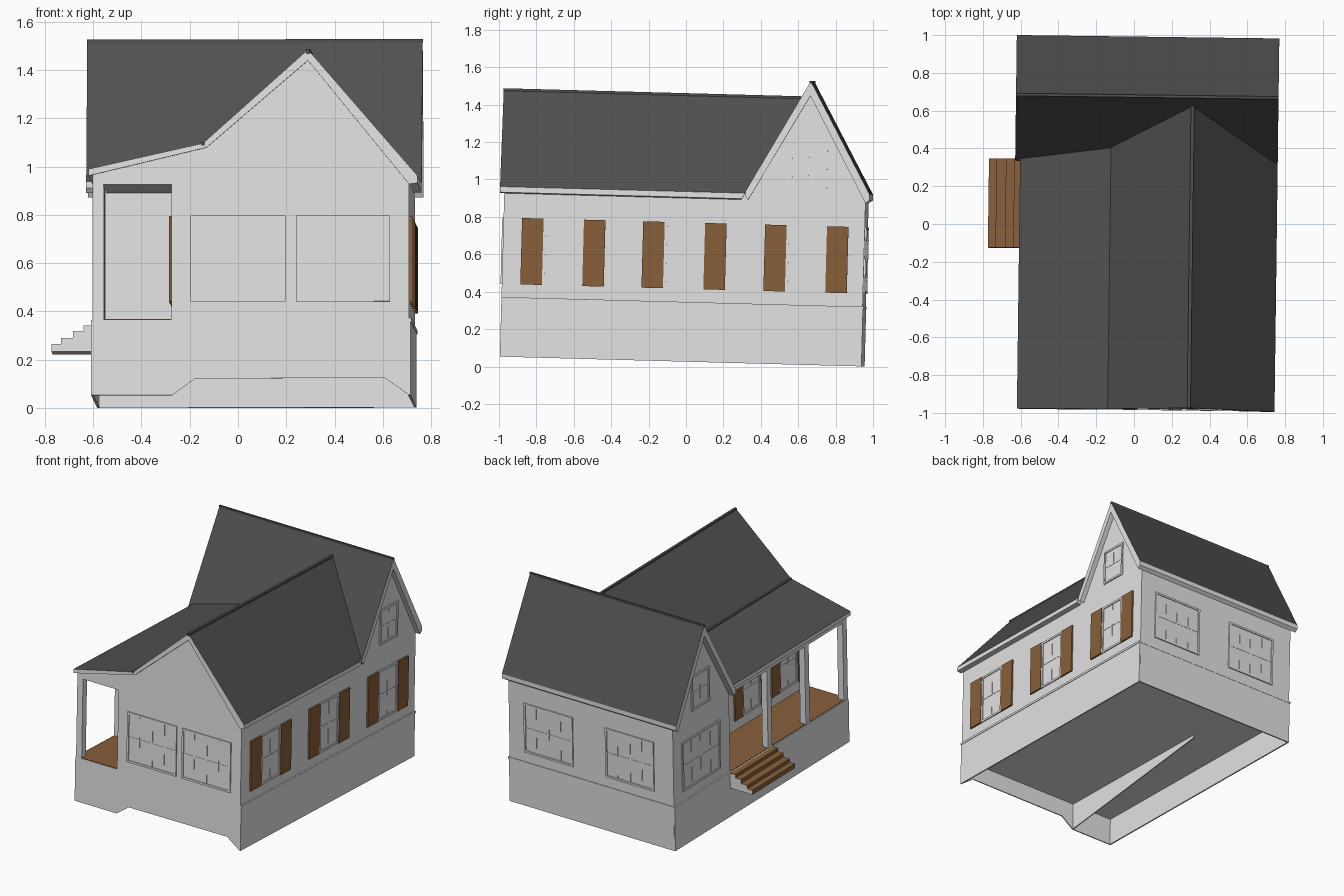
import bpy, bmesh
from mathutils import Matrix, Vector

cube = bpy.data.objects.get("Cube")
if cube:
    bpy.data.objects.remove(cube, do_unlink=True)

# The whole house leans and turns very slightly
LEAN = Matrix.Rotation(-0.027, 4, 'X') @ Matrix.Rotation(-0.013, 4, 'Z')


def material(name, rgb):
    m = bpy.data.materials.new(name)
    m.use_nodes = True
    color = (*rgb, 1)
    m.diffuse_color = color
    m.node_tree.nodes["Principled BSDF"].inputs["Base Color"].default_value = color
    return m


WALL = material("light_grey_wall", (0.77, 0.77, 0.77))
ROOF = material("dark_grey_roof", (0.08, 0.08, 0.08))
WOOD = material("brown_wood", (0.245, 0.115, 0.044))


def finish(name, bm, mats, rule=None):
    bmesh.ops.recalc_face_normals(bm, faces=bm.faces)
    if rule:
        for f in bm.faces:
            f.material_index = int(rule(f.normal))
    bm.transform(LEAN)
    me = bpy.data.meshes.new(name)
    bm.to_mesh(me)
    bm.free()
    for m in mats:
        me.materials.append(m)
    ob = bpy.data.objects.new(name, me)
    bpy.context.collection.objects.link(ob)


def boxes(name, spans, mats=(WALL,), rule=None):
    """One object made of boxes, each given as a low and a high corner."""
    bm = bmesh.new()
    for lo, hi in spans:
        lo, hi = Vector(lo), Vector(hi)
        size = Matrix.Diagonal((*(hi - lo), 1))
        bmesh.ops.create_cube(bm, size=1, matrix=Matrix.Translation((lo + hi) / 2) @ size)
    finish(name, bm, mats, rule)


def loft(name, ring_a, ring_b, mats=(WALL,), rule=None):
    """Solid between two matching outlines."""
    bm = bmesh.new()
    a = [bm.verts.new(p) for p in ring_a]
    b = [bm.verts.new(p) for p in ring_b]
    bm.faces.new(a)
    bm.faces.new(b[::-1])
    for i in range(len(a)):
        j = (i + 1) % len(a)
        bm.faces.new((a[i], b[i], b[j], a[j]))
    finish(name, bm, mats, rule)


def along_y(profile, y):
    return [(x, y, z) for x, z in profile]


def along_x(profile, x):
    return [(x, y, z) for y, z in profile]


def upward(n):
    return n.z > 0.3


# Main dimensions
LEFT, RIGHT, FRONT, BACK = -0.59, 0.722, -0.987, 0.945
PORCH = -0.262
WING = 0.32
BOTTOM, DECK, CEILING = 0.026, 0.338, 0.9
RIDGE_Y, RIDGE_Z, PITCH = 0.636, 1.543, 1.79

# Foundation, slightly wider than the walls, with the arched cut in its front
boxes("foundation_walls", [
    ((LEFT - .006, FRONT, BOTTOM), (LEFT + .004, BACK, DECK)),
    ((RIGHT - .004, FRONT, BOTTOM), (RIGHT + .006, BACK, DECK)),
    ((LEFT, BACK - .008, BOTTOM), (RIGHT, BACK + .002, DECK))])
front = [(LEFT, BOTTOM), (-.26, BOTTOM), (-.165, .095), (.62, .098),
         (RIGHT, BOTTOM), (RIGHT, DECK), (LEFT, DECK)]
loft("foundation_front", along_y(front, FRONT), along_y(front, FRONT + .008))
inner = [(FRONT, BOTTOM), (WING, .2), (WING, .23), (FRONT, .23)]
loft("foundation_inner_wall", along_x(inner, PORCH - .004), along_x(inner, PORCH + .004))
boxes("floor", [((LEFT, FRONT + .004, .22), (RIGHT, BACK - .004, .25))])
boxes("foundation_ledge", [
    ((RIGHT, FRONT, .33), (RIGHT + .01, BACK + .004, .345)),
    ((LEFT - .01, BACK, .33), (RIGHT + .01, BACK + .004, .345)),
    ((LEFT - .01, WING, .33), (LEFT, BACK + .004, .345))])

# Front wing walls and the gable block that also forms the porch ceiling
boxes("front_wing_walls", [((PORCH, FRONT, .25), (RIGHT, WING + .02, CEILING))])
gable = [(LEFT, CEILING), (RIGHT, CEILING), (RIGHT, .94), (.303, 1.425),
         (-.118, 1.062), (LEFT, .948)]
loft("front_gable", along_y(gable, FRONT), along_y(gable, WING + .02))

# Back wing walls
back = [(WING, .25), (BACK, .25), (BACK, .93), (RIDGE_Y, 1.48), (WING, .92)]
loft("back_wing_walls", along_x(back, LEFT), along_x(back, RIGHT))

# Back wing roof
slab = [(.302, .945), (RIDGE_Y, RIDGE_Z), (.967, .945), (.967, .915),
        (.945, .898), (RIDGE_Y, 1.465), (.318, .9), (.302, .92)]
loft("back_roof", along_x(slab, -.633), along_x(slab, .757), (WALL, ROOF), upward)

# Front wing roof, cut along the valley where it meets the back roof
top = [(-.607, .963), (-.132, 1.07), (.303, 1.458), (.757, .935)]
under = [(.757, .905), (.722, .9), (.303, 1.413), (-.118, 1.052), (-.607, .935)]
valley = [(x, RIDGE_Y - (RIDGE_Z - z) / PITCH + .004, z) for x, z in top + under]
loft("front_roof", along_y(top + under, -1.01), valley, (WALL, ROOF), upward)

# Dark caps along the ridges and the break in the porch slope
boxes("ridge_caps", [
    ((.294, -1.011, 1.44), (.312, .59, 1.461)),
    ((-.141, -1.011, 1.06), (-.123, .372, 1.075)),
    ((-.634, RIDGE_Y - .007, 1.53), (.758, RIDGE_Y + .007, 1.545))], (ROOF,))

# Porch
boxes("porch_base", [((LEFT, FRONT, .3), (PORCH, WING, DECK))])
boxes("porch_deck", [((LEFT + .002, FRONT + .002, DECK), (PORCH, WING, DECK + .004))], (WOOD,))
boxes("porch_posts", [((LEFT, y, DECK), (LEFT + .045, y + .045, CEILING + .01))
                      for y in (FRONT, -.565, -.145)])
steps = [(-.772, .262), (-.732, .287), (-.682, .315), (-.638, DECK)]
boxes("porch_steps", [((x, -.142, .23), (LEFT, .33, z)) for x, z in steps],
      (WALL, WOOD), lambda n: n.z > .5 or n.x < -.5)


def wall_span(wall, a0, a1, z0, z1, depth):
    """Box standing out of a wall; wall is (axis, plane, outward sign)."""
    axis, plane, sign = wall
    lo, hi = sorted((plane - sign * .002, plane + sign * depth))
    if axis == 'x':
        return (lo, a0, z0), (hi, a1, z1)
    return (a0, lo, z0), (a1, hi, z1)


def window(name, wall, a0, a1, z0=.415, z1=.77, sashes=2, shutter=0):
    t, mid = .014, (z0 + z1) / 2
    spans = [wall_span(wall, a0, a1, z0, z1, .002),
             wall_span(wall, a0, a0 + t, z0, z1, .008),
             wall_span(wall, a1 - t, a1, z0, z1, .008),
             wall_span(wall, a0, a1, z0, z0 + t, .008),
             wall_span(wall, a0, a1, z1 - t, z1, .008),
             wall_span(wall, a0, a1, mid - .004, mid + .004, .004)]
    # Upright bars, the ones between sashes being thicker
    for i in range(1, 2 * sashes):
        a = a0 + (a1 - a0) * i / (2 * sashes)
        w = .002 if i % 2 else .006
        spans.append(wall_span(wall, a - w, a + w, z0, z1, .004))
    boxes(name, spans)
    if shutter:
        boxes(name + "_shutters", [wall_span(wall, a0 - shutter, a0, z0, z1, .012),
                                   wall_span(wall, a1, a1 + shutter, z0, z1, .012)], (WOOD,))


# Windows, wall by wall
front_wall, back_wall = ('y', FRONT, -1), ('y', BACK, 1)
plus_wall, minus_wall, porch_wall = ('x', RIGHT, 1), ('x', LEFT, -1), ('x', PORCH, -1)
window("front_window_1", front_wall, -.184, .21)
window("front_window_2", front_wall, .253, .643)
window("back_window_1", back_wall, -.437, -.05)
window("back_window_2", back_wall, .21, .6)
for i, y in enumerate((-.665, -.017, .635)):
    window(f"side_window_{i + 1}", plus_wall, y - .108, y + .108, sashes=1, shutter=.115)
for i, y in enumerate((-.37, -.78)):
    window(f"porch_window_{i + 1}", porch_wall, y - .1, y + .1, sashes=1, shutter=.09)
window("back_wing_window", minus_wall, .43, .85)
for name, wall in (("left_attic_window", plus_wall), ("right_attic_window", minus_wall)):
    window(name, wall, .536, .736, .95, 1.2, sashes=1)

# Porch door
boxes("porch_door", [wall_span(porch_wall, 0, .2, DECK, .8, .008)])
